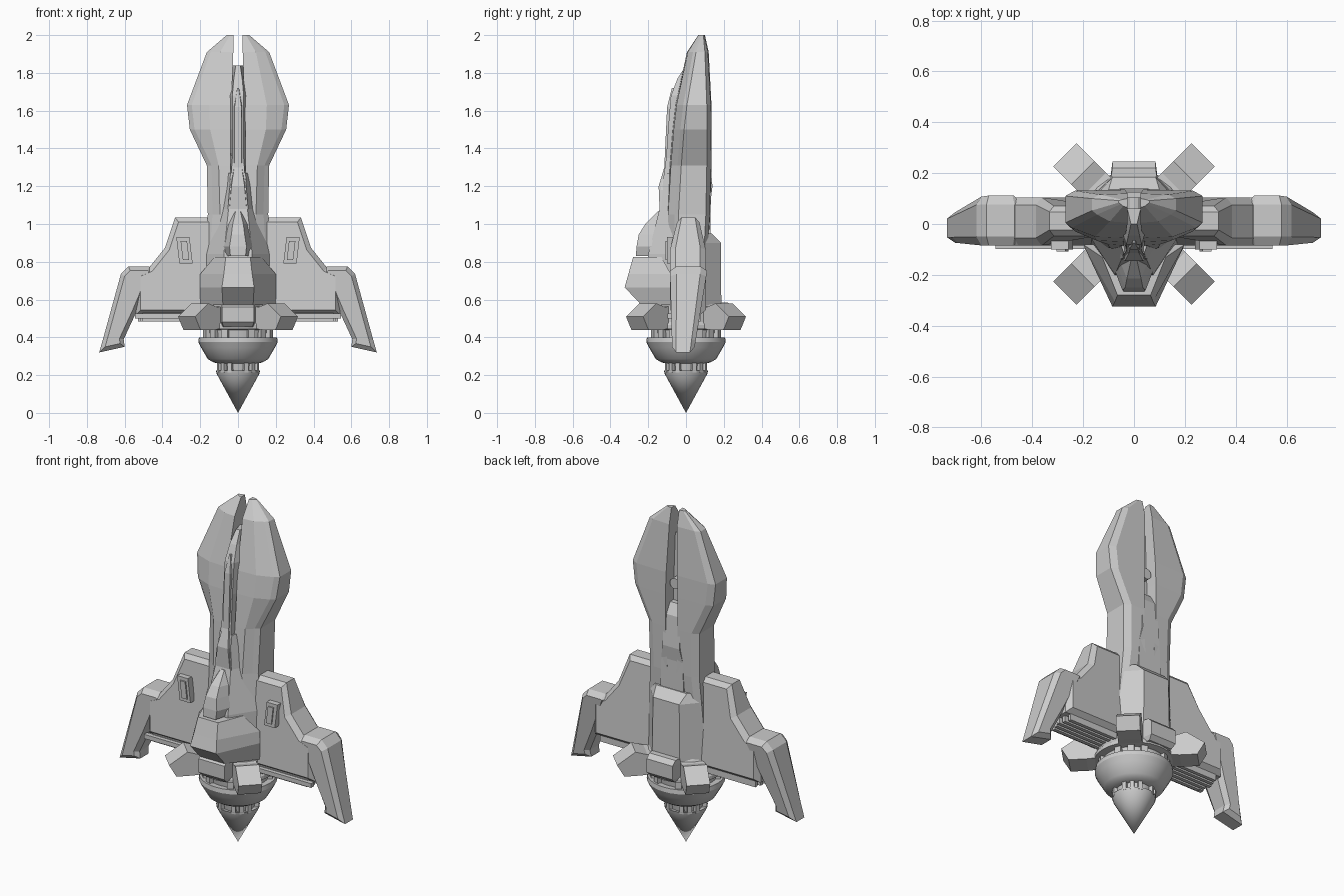
import bpy, bmesh, math
from mathutils import Matrix, Vector

if "Cube" in bpy.data.objects:
    bpy.data.objects.remove(bpy.data.objects["Cube"])


def finish(bm, name, mirror=False, smooth=False):
    bmesh.ops.recalc_face_normals(bm, faces=bm.faces)
    me = bpy.data.meshes.new(name)
    bm.to_mesh(me)
    bm.free()
    ob = bpy.data.objects.new(name, me)
    bpy.context.collection.objects.link(ob)
    if mirror:
        ob.modifiers.new("mirror", 'MIRROR').use_mirror_merge = False
    if smooth:
        bpy.ops.object.select_all(action='DESELECT')
        ob.select_set(True)
        bpy.context.view_layer.objects.active = ob
        bpy.ops.object.shade_smooth_by_angle(angle=math.radians(30))
    return ob


def loft(name, rings, mirror=False):
    """Skin closed rings of 3D points and cap both ends."""
    bm = bmesh.new()
    vs = [[bm.verts.new(p) for p in r] for r in rings]
    n = len(vs[0])
    for a, b in zip(vs, vs[1:]):
        for i in range(n):
            j = (i + 1) % n
            bm.faces.new((a[i], a[j], b[j], b[i]))
    bm.faces.new(vs[0])
    bm.faces.new(vs[-1])
    return finish(bm, name, mirror)


def wedge(name, rows):
    """Symmetric trapezoid loft; rows are z, back width, front width, y front, y back."""
    return loft(name, [[(-b, yb, z), (-f, yf, z), (f, yf, z), (b, yb, z)]
                       for z, b, f, yf, yb in rows])


def plate(name, outline, y0, y1, inset, depth, taper=None):
    """Prism of an x-z outline with chamfered front and back, mirrored in x."""
    bm = bmesh.new()
    a = [bm.verts.new((x, y0 + depth, z)) for x, z in outline]
    b = [bm.verts.new((x, y1 - depth, z)) for x, z in outline]
    n = len(a)
    caps = [bm.faces.new(a), bm.faces.new(b)]
    for i in range(n):
        j = (i + 1) % n
        bm.faces.new((a[i], a[j], b[j], b[i]))
    bmesh.ops.recalc_face_normals(bm, faces=bm.faces)
    for f in caps:
        bmesh.ops.inset_region(bm, faces=[f], thickness=inset, depth=depth, use_even_offset=True)
    if taper:
        for v in bm.verts:
            taper(v.co)
    return finish(bm, name, True)


def box(bm, x0, x1, y0, y1, z0, z1, rot=0.0, shear=0.0):
    m = (Matrix.Rotation(rot, 4, 'Z')
         @ Matrix.Translation(((x0 + x1) / 2, (y0 + y1) / 2, (z0 + z1) / 2))
         @ Matrix.Diagonal((x1 - x0, y1 - y0, z1 - z0, 1)))
    for v in bmesh.ops.create_cube(bm, size=1, matrix=m)['verts']:
        v.co.x += shear * (v.co.z - z0)


def lathe(name, profile, seg=32, smooth=True):
    bm = bmesh.new()
    vs = [bm.verts.new((r, 0, z)) for r, z in profile]
    for p, q in zip(vs, vs[1:]):
        bm.edges.new((p, q))
    bmesh.ops.spin(bm, geom=bm.verts[:] + bm.edges[:], axis=(0, 0, 1), cent=(0, 0, 0),
                   steps=seg, angle=2 * math.pi)
    bmesh.ops.remove_doubles(bm, verts=bm.verts, dist=1e-4)
    return finish(bm, name, smooth=smooth)


# Split hull: two tall prongs with chamfered rims
rows = [(2.0, .025, .06, .065, .10, .008), (1.91, .025, .165, .005, .12, .02),
        (1.63, .035, .27, -.055, .135, .025), (1.5, .04, .255, -.07, .135, .025),
        (1.31, .04, .165, -.085, .135, .025), (1.05, .03, .16, -.10, .13, .025),
        (.56, .02, .19, -.10, .10, .02)]
loft("hull_prong", [[(xi, yf, z), ((xi + xo) / 2, yf + .005, z), (xo - c, yf + c * 1.6, z),
                     (xo, yf + c * 2.4, z), (xo, yb - c, z), (xo - c * 1.5, yb - .004, z), (xi, yb, z)]
                    for z, xi, xo, yf, yb, c in rows], True)

# Central spine and its raised ridge
wedge("front_spine", [(1.84, .026, .012, .0, .06), (1.77, .04, .022, -.045, .06),
                      (1.68, .075, .03, -.08, .06), (1.5, .075, .03, -.095, .06),
                      (1.35, .048, .03, -.105, .06), (1.24, .055, .038, -.12, .06),
                      (1.18, .085, .045, -.135, .06), (1.0, .10, .06, -.14, .06)])
wedge("spine_ridge", [(1.72, .008, .004, -.075, -.03), (1.62, .036, .018, -.10, -.03),
                      (1.3, .036, .02, -.115, -.03), (1.2, .05, .035, -.145, -.05),
                      (1.08, .06, .045, -.14, -.05)])
wedge("back_spine", [(1.44, .04, .04, 0, .09), (1.38, .055, .055, 0, .125), (1.2, .055, .055, 0, .14),
                     (1.12, .07, .07, 0, .13), (.8, .08, .08, 0, .13)])
bm = bmesh.new()
bmesh.ops.create_cone(bm, cap_ends=True, segments=12, radius1=.032, radius2=.032, depth=.06,
                      matrix=Matrix.Translation((0, .075, 1.56)) @ Matrix.Rotation(math.pi / 2, 4, 'X'))
finish(bm, "spine_port")

# Front fuselage, nose block and canopy
wedge("fuselage", [(1.27, .06, .04, -.115, -.06), (1.08, .11, .05, -.14, -.04),
                   (.84, .18, .075, -.20, -.04), (.56, .20, .08, -.215, -.04)])
wedge("nose_block", [(.825, .125, .065, -.28, -.13), (.735, .20, .075, -.305, -.08),
                     (.665, .20, .085, -.325, -.08), (.57, .20, .08, -.235, -.08)])
wedge("canopy", [(1.07, .03, .012, -.145, -.10), (1.0, .065, .028, -.215, -.12),
                 (.945, .08, .035, -.25, -.12), (.88, .10, .045, -.262, -.12),
                 (.83, .075, .04, -.265, -.12)])

# Back hump
wedge("back_hump", [(.95, .10, .15, .09, .135), (.90, .085, .17, .09, .185), (.56, .09, .185, .09, .187)])

# Wings with shoulder towers
def thin_tower(co):
    if co.z > .88:
        co.y = .015 + (co.y - .015) * (1 - .45 * (co.z - .88) / .155)


plate("wing", [(.12, .52), (.12, 1.035), (.333, 1.035), (.386, .875), (.47, .77), (.54, .74), (.54, .52)],
      -.085, .105, .025, .03, thin_tower)


# Swept winglets, thinning towards the tip
def thin_tip(co):
    t = min(1, max(0, (.75 - co.z) / .43))
    co.y = .015 - .03 * t + (co.y - .015) * (1 - .42 * t)


plate("winglet", [(.445, .755), (.47, .775), (.58, .775), (.62, .735), (.715, .39), (.735, .32),
                  (.60, .35), (.605, .39), (.54, .53)], -.085, .112, .022, .035, thin_tip)

# Slats below the wing and lip along its front
bm = bmesh.new()
for i in range(5):
    box(bm, .17, .53 - .012 * abs(i - 2), -.075 + i * .033, -.055 + i * .033, .485, .53)
box(bm, .17, .545, -.098, -.07, .50, .525)
finish(bm, "wing_slats", True)

# Slanted vents on the towers
bm = bmesh.new()
box(bm, .24, .31, -.10, -.06, .79, .93, shear=.12)
box(bm, .258, .292, -.108, -.06, .81, .91, shear=.12)
finish(bm, "tower_vent", True)

# Engine collar with front and back blocks
lathe("engine_collar", [(0, .585), (.19, .585), (.205, .56), (.205, .48), (.215, .465), (.215, .445),
                        (.18, .44), (0, .44)], 24, False)
for s, name in ((-1, "collar_front_block"), (1, "collar_back_block")):
    loft(name, [[(-w, s * .12, z), (-w * .85, s * y, z), (w * .85, s * y, z), (w, s * .12, z)]
                for z, w, y in ((.585, .10, .22), (.56, .10, .245), (.48, .10, .245), (.455, .09, .22))])

# Four diagonal thruster pods
for k in range(4):
    m = Matrix.Rotation(math.radians(45 + 90 * k), 4, 'Z')
    side = [(.14, .45), (.14, .57), (.22, .56), (.285, .58), (.385, .51), (.345, .44), (.25, .44)]
    loft("thruster_pod", [[m @ Vector((r, t, z)) for r, z in side] for t in (-.064, .064)])

# Engine bells, ribbed necks and exhaust cone
lathe("engine_neck", [(0, .45), (.175, .45), (.165, .38), (0, .38)])
lathe("engine_bell", [(0, .395), (.17, .395), (.207, .40), (.21, .375), (.195, .345), (.16, .285),
                      (.135, .27), (.11, .262), (0, .262)])
lathe("lower_neck", [(0, .27), (.10, .27), (.09, .21), (0, .21)])
lathe("exhaust_cone", [(0, .22), (.10, .22), (.117, .225), (.112, .205), (0, 0)])
bm = bmesh.new()
for k in range(16):
    if k % 4:
        box(bm, .15, .192, -.018, .018, .385, .445, rot=math.radians(22.5 * k))
        box(bm, .08, .116, -.011, .011, .215, .268, rot=math.radians(22.5 * k))
finish(bm, "neck_ribs")
